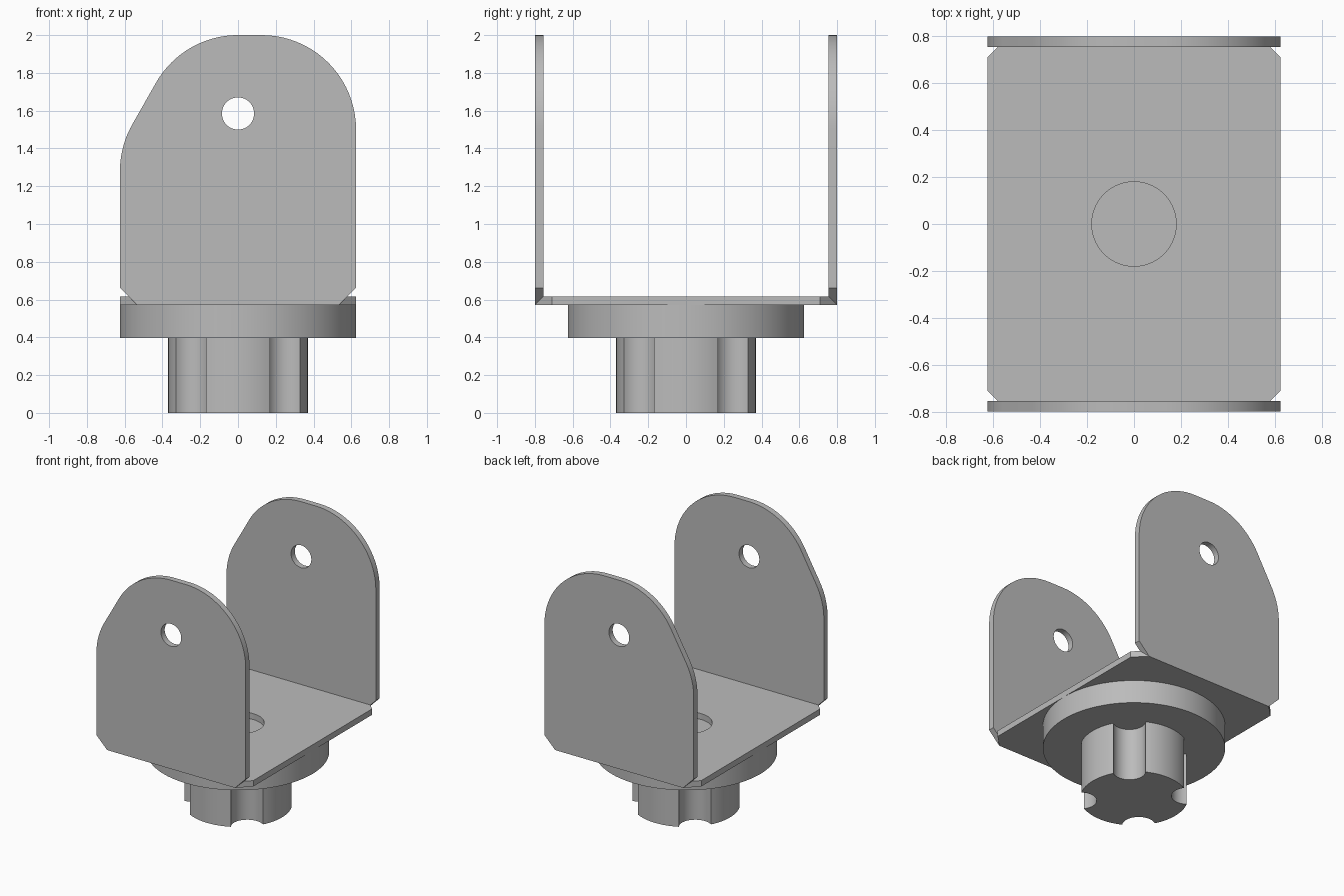
import bpy, bmesh
from math import sin, cos, pi, radians, sqrt, atan2, asin

if "Cube" in bpy.data.objects:
    bpy.data.objects.remove(bpy.data.objects["Cube"])

# Main dimensions
HALF_X, HALF_Y = 0.625, 0.80
T = 0.045                    # sheet thickness
PLATE_Z, DISC_Z = 0.572, 0.397
CUT = 0.09                   # corner relief

grey = bpy.data.materials.new("steel_grey")
grey.use_nodes = True
colour = (0.5, 0.5, 0.5, 1)
grey.diffuse_color = colour
grey.node_tree.nodes["Principled BSDF"].inputs["Base Color"].default_value = colour


def arc(cx, cy, r, a0, a1, n=20):
    steps = [radians(a0 + (a1 - a0) * i / n) for i in range(n + 1)]
    return [(cx + r * cos(a), cy + r * sin(a)) for a in steps]


def loft(name, lower, upper):
    """Closed solid between two matching 3D outlines."""
    bm = bmesh.new()
    a = [bm.verts.new(p) for p in lower]
    b = [bm.verts.new(p) for p in upper]
    bm.faces.new(a)
    bm.faces.new(b)
    for i in range(len(a)):
        j = (i + 1) % len(a)
        bm.faces.new((a[i], a[j], b[j], b[i]))
    bmesh.ops.recalc_face_normals(bm, faces=bm.faces)
    mesh = bpy.data.meshes.new(name)
    bm.to_mesh(mesh)
    bm.free()
    mesh.materials.append(grey)
    obj = bpy.data.objects.new(name, mesh)
    bpy.context.collection.objects.link(obj)
    return obj


def prism(name, outline, z0, z1):
    return loft(name, [(x, y, z0) for x, y in outline], [(x, y, z1) for x, y in outline])


def activate(obj):
    bpy.ops.object.select_all(action="DESELECT")
    obj.select_set(True)
    bpy.context.view_layer.objects.active = obj


def drill(obj, cutter):
    mod = obj.modifiers.new("hole", "BOOLEAN")
    mod.operation, mod.solver, mod.object = "DIFFERENCE", "EXACT", cutter
    activate(obj)
    bpy.ops.object.modifier_apply(modifier=mod.name)
    bpy.data.objects.remove(cutter)


# Base plate with clipped corners and mitred bends
def plate_outline(inset):
    x, y = HALF_X - CUT + inset, HALF_Y - inset
    side = HALF_Y - CUT
    return [(x, -y), (HALF_X, -side), (HALF_X, side), (x, y),
            (-x, y), (-HALF_X, side), (-HALF_X, -side), (-x, -y)]


plate = loft("base_plate", [(x, y, PLATE_Z) for x, y in plate_outline(0)],
             [(x, y, PLATE_Z + T) for x, y in plate_outline(T)])
drill(plate, prism("plate_cutter", arc(0, 0, 0.18, 0, 354.375, 63), PLATE_Z - 0.1, PLATE_Z + 0.1))


# Upright walls: rounded top with one slanted shoulder
def wall_outline(inset):
    x, z = HALF_X - CUT + inset, PLATE_Z + inset
    low = PLATE_Z + CUT
    return ([(-x, z), (x, z), (HALF_X, low)]
            + arc(0.125, 1.5, 0.5, 0, 90)
            + arc(0, 1.5, 0.5, 90, 150)
            + arc(-0.125, 1.28, 0.5, 150, 180, 12)
            + [(-HALF_X, low)])


walls = []
for name, s in (("front_wall", -1), ("back_wall", 1)):
    wall = loft(name, [(x, s * HALF_Y, z) for x, z in wall_outline(0)],
                [(x, s * (HALF_Y - T), z) for x, z in wall_outline(T)])
    ring = arc(0, 1.585, 0.085, 0, 352.5, 47)
    drill(wall, loft("wall_cutter", [(x, s * 0.7, z) for x, z in ring],
                     [(x, s * 0.9, z) for x, z in ring]))
    walls.append(wall)

# Round flange under the plate
disc = prism("flange_disc", arc(0, 0, HALF_X, 0, 356.25, 95), DISC_Z, PLATE_Z)

# Knob with four scooped grooves on the diagonals
R, G = 0.37, 0.113
half = 2 * asin(G / (2 * R))           # angle from groove centre to its rim
knob_outline = []
for k in range(4):
    mid = pi / 4 + k * pi / 2
    cx, cy = R * cos(mid), R * sin(mid)
    rim0 = atan2(R * sin(mid - half) - cy, R * cos(mid - half) - cx) - mid
    sweep = abs((rim0 + pi) % (2 * pi) - pi)
    start, end = mid - sweep, mid + sweep - 2 * pi
    knob_outline += arc(cx, cy, G, start * 180 / pi, end * 180 / pi, 16)
    a0, a1 = mid + half, mid + pi / 2 - half
    knob_outline += arc(0, 0, R, a0 * 180 / pi, a1 * 180 / pi, 16)[1:-1]
knob = prism("grooved_knob", knob_outline, 0, DISC_Z)

for obj in [plate, disc, knob] + walls:
    activate(obj)
    bpy.ops.object.shade_smooth_by_angle(angle=radians(30))
